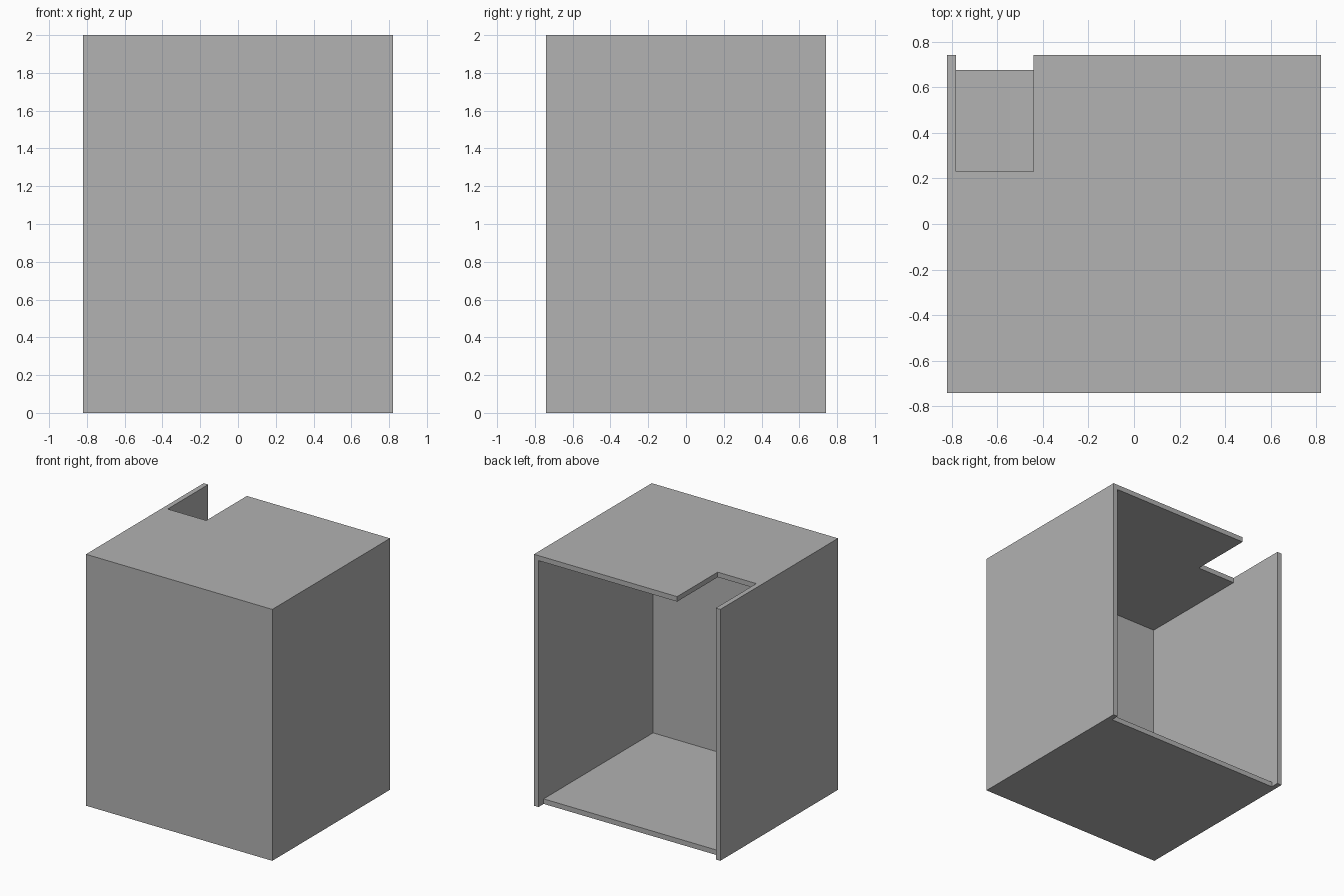
import bpy
import bmesh
from mathutils import Vector

default = bpy.data.objects.get("Cube")
if default:
    bpy.data.objects.remove(default, do_unlink=True)

HX, HY, H = 0.82, 0.74, 2.0   # outer half width, half depth, height
T = 0.04                      # panel thickness
OVER = 0.2                    # how far cutters reach past the surface


def box(name, low, high):
    """Axis-aligned box between two corners."""
    low, high = Vector(low), Vector(high)
    bm = bmesh.new()
    bmesh.ops.create_cube(bm, size=1)
    bmesh.ops.scale(bm, vec=high - low, verts=bm.verts)
    bmesh.ops.translate(bm, vec=(low + high) / 2, verts=bm.verts)
    mesh = bpy.data.meshes.new(name)
    bm.to_mesh(mesh)
    bm.free()
    obj = bpy.data.objects.new(name, mesh)
    bpy.context.collection.objects.link(obj)
    return obj


def cut(target, name, low, high):
    """Subtract a box from the target and discard the cutter."""
    cutter = box(name, low, high)
    cutter.hide_render = True
    mod = target.modifiers.new(name, "BOOLEAN")
    mod.operation = "DIFFERENCE"
    mod.solver = "EXACT"
    mod.object = cutter
    bpy.context.view_layer.objects.active = target
    bpy.ops.object.modifier_apply(modifier=mod.name)
    bpy.data.objects.remove(cutter, do_unlink=True)


# Plain grey
grey = bpy.data.materials.new("plain_grey")
grey.use_nodes = True
colour = (0.445, 0.445, 0.445, 1)
grey.diffuse_color = colour
grey.node_tree.nodes["Principled BSDF"].inputs["Base Color"].default_value = colour

# Cabinet carcass, open at the back
cabinet = box("cabinet_shell", (-HX, -HY, 0), (HX, HY, H))
cabinet.data.materials.append(grey)
cut(cabinet, "interior_cutter", (-HX + T, -HY + T, T), (HX - T, HY + OVER, H - T))

# Floor panel set back from the rear edge
cut(cabinet, "floor_setback_cutter", (-HX + T, 0.675, -OVER), (HX - T, HY + OVER, OVER))

# Notch in the top panel beside the right wall
cut(cabinet, "top_notch_cutter", (-HX + T, 0.23, H - OVER), (-0.44, HY + OVER, H + OVER))
